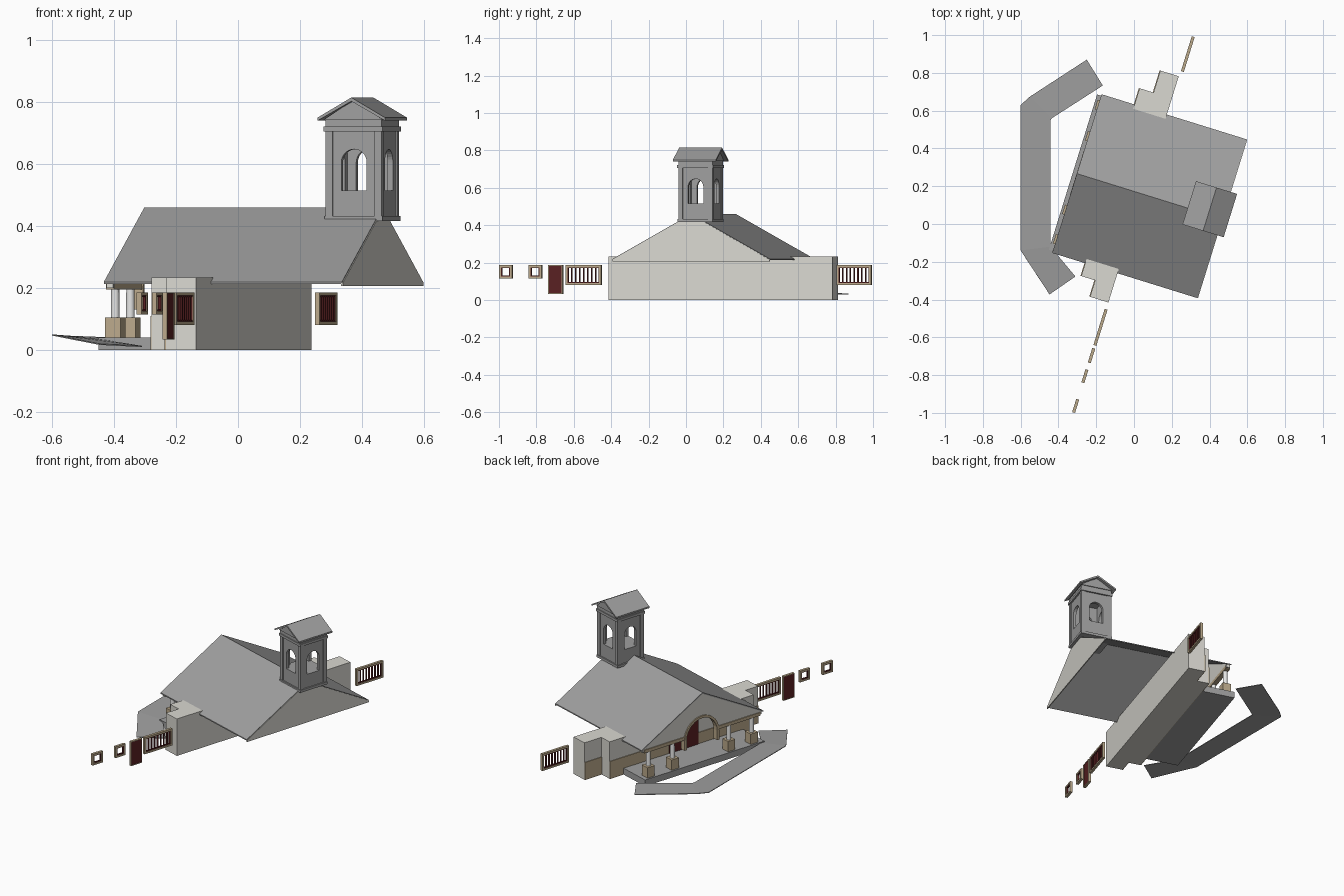
import bpy, bmesh, math
from mathutils import Vector, Matrix

if "Cube" in bpy.data.objects:
    bpy.data.objects.remove(bpy.data.objects["Cube"])

TURN = math.radians(-17.27)   # whole building is turned on its plot
MID = 0.165                   # centre line of the nave across the facade


def material(name, rgb):
    m = bpy.data.materials.new(name)
    m.use_nodes = True
    m.diffuse_color = (*rgb, 1)
    m.node_tree.nodes["Principled BSDF"].inputs["Base Color"].default_value = (*rgb, 1)
    return m


PLASTER = material("pale plaster", (0.70, 0.69, 0.64))
GREY = material("grey stone", (0.35, 0.35, 0.35))
TAN = material("tan stone", (0.50, 0.40, 0.26))
RED = material("dark red wood", (0.10, 0.015, 0.016))
WHITE = material("white paint", (0.87, 0.87, 0.86))


def finish(name, bm, mat, turn=TURN):
    bmesh.ops.recalc_face_normals(bm, faces=bm.faces)
    me = bpy.data.meshes.new(name)
    bm.to_mesh(me)
    bm.free()
    me.materials.append(mat)
    ob = bpy.data.objects.new(name, me)
    ob.rotation_euler.z = turn
    bpy.context.collection.objects.link(ob)
    return ob


def prism(name, pts, axis, lo, hi, mat, spin=None):
    """Extrude a 2D outline along one axis from lo to hi."""
    place = {"x": lambda a, b, t: (t, a, b),
             "y": lambda a, b, t: (a, t, b),
             "z": lambda a, b, t: (a, b, t)}[axis]
    bm = bmesh.new()
    face = bm.faces.new([bm.verts.new(place(a, b, lo)) for a, b in pts])
    ext = bmesh.ops.extrude_face_region(bm, geom=[face])
    moved = [g for g in ext["geom"] if isinstance(g, bmesh.types.BMVert)]
    bmesh.ops.translate(bm, verts=moved, vec=Vector(place(0, 0, hi - lo)))
    if spin:
        bm.transform(spin)
    return finish(name, bm, mat)


def box(name, x, y, z, mat):
    return prism(name, [(x[0], y[0]), (x[1], y[0]), (x[1], y[1]), (x[0], y[1])],
                 "z", z[0], z[1], mat)


def block(name, cx, cy, half, z, mat):
    return box(name, (cx - half, cx + half), (cy - half, cy + half), z, mat)


def arc(cx, cz, r, n=14):
    """Half circle from left to right over the top."""
    return [(cx - r * math.cos(math.pi * i / n), cz + r * math.sin(math.pi * i / n))
            for i in range(n + 1)]


def chevron(c, half, eave, ridge, t):
    return [(c - half, eave), (c, ridge), (c + half, eave),
            (c + half, eave - t), (c, ridge - t * 1.2), (c - half, eave - t)]


# Stepped cross wall with tan dado on its entrance side
BACK, STEP, FRONT = -0.006, -0.108, -0.185
prism("cross_wall", [(BACK, -0.437), (BACK, 0.817), (STEP, 0.817), (STEP, 0.695),
                     (FRONT, 0.695), (FRONT, -0.346), (STEP, -0.346), (STEP, -0.437)],
      "z", 0, 0.233, PLASTER)
for name, x, y in (("dado_left", STEP, (0.695, 0.817)), ("dado_right", STEP, (-0.437, -0.346)),
                   ("dado_centre", FRONT, (-0.346, 0.695))):
    box(name, (x - 0.004, x), y, (0, 0.11), TAN)
box("main_door", (FRONT - 0.008, FRONT), (0.06, 0.27), (0.04, 0.2), RED)

# Main roof, open underneath, with both gables
prism("main_roof", chevron(MID, 0.44, 0.22, 0.46, 0.007), "x", -0.368, 0.437, GREY)
prism("back_gable", [(MID - 0.44, 0.206), (MID + 0.44, 0.206), (MID + 0.44, 0.216),
                     (MID, 0.457), (MID - 0.44, 0.216)], "x", 0.434, 0.44, PLASTER)
prism("front_gable", [(MID - 0.43, 0.2)] + arc(MID + 0.005, 0.2, 0.112) +
      [(MID + 0.43, 0.2), (MID + 0.43, 0.218), (MID, 0.453), (MID - 0.43, 0.218)],
      "x", -0.362, -0.34, PLASTER)

# Entrance arch trim and the beams beside it
AC = MID + 0.005
prism("arch_trim", [(AC - 0.125, 0.13)] + arc(AC, 0.19, 0.125) + [(AC + 0.125, 0.13), (AC + 0.11, 0.13)]
      + arc(AC, 0.19, 0.11)[::-1] + [(AC - 0.11, 0.13)], "x", -0.369, -0.335, TAN)
for side, y in (("right", (MID - 0.42, AC - 0.125)), ("left", (AC + 0.125, MID + 0.42))):
    box("beam_" + side, (-0.367, -0.338), y, (0.195, 0.215), TAN)

# Porch floor, pedestals and columns
box("porch_floor", (-0.39, FRONT), (-0.265, 0.597), (0, 0.04), GREY)
for i, y in enumerate((-0.2, -0.036, 0.371, 0.545)):
    block(f"pedestal_{i}", -0.353, y, 0.026, (0.04, 0.105), TAN)
    bm = bmesh.new()
    bmesh.ops.create_cone(bm, cap_ends=True, segments=16, radius1=0.014, radius2=0.013, depth=0.097,
                          matrix=Matrix.Translation((-0.353, y, 0.152)))
    for f in bm.faces:
        f.smooth = len(f.verts) == 4
    finish(f"column_{i}", bm, WHITE)

# Bell tower: solid base, four arched walls, mouldings and a gabled cap
TX, TY = 0.36, 0.194
block("tower_base", TX, TY, 0.09, (0.416, 0.515), GREY)
block("tower_plinth", TX, TY, 0.098, (0.416, 0.432), GREY)
for i in range(4):
    spin = Matrix.Translation((TX, TY, 0)) @ Matrix.Rotation(i * math.pi / 2, 4, "Z")
    prism(f"tower_wall_{i}", [(-0.09, 0.515), (-0.043, 0.515)] + arc(0, 0.605, 0.043) +
          [(0.043, 0.515), (0.09, 0.515), (0.09, 0.745), (-0.09, 0.745)],
          "y", -0.09, -0.072, GREY, spin)
    sx, sy = (1, 1, -1, -1)[i], (1, -1, 1, -1)[i]
    block(f"tower_pier_{i}", TX + sx * 0.083, TY + sy * 0.083, 0.012, (0.432, 0.71), GREY)
block("tower_cornice", TX, TY, 0.1, (0.706, 0.722), GREY)
block("tower_neck", TX, TY, 0.095, (0.722, 0.748), GREY)
prism("tower_pediment", [(TX - 0.1, 0.743), (TX + 0.1, 0.743), (TX, 0.806)],
      "y", TY - 0.1, TY + 0.1, GREY)
prism("tower_roof", chevron(TX, 0.114, 0.75, 0.815, 0.01), "y", TY - 0.12, TY + 0.12, GREY)


# Freestanding frames set in line with the cross wall
def frame(name, x, y, z, w, mat):
    box(name + "_bottom", x, y, (z[0], z[0] + w), mat)
    box(name + "_top", x, y, (z[1] - w, z[1]), mat)
    for side, a in (("start", y[0]), ("end", y[1] - w)):
        box(f"{name}_{side}", x, (a, a + w), (z[0] + w, z[1] - w), mat)


def window(name, x, y, z, bars):
    frame(name + "_frame", (x - 0.008, x + 0.008), y, z, 0.011, TAN)
    y, z = (y[0] + 0.011, y[1] - 0.011), (z[0] + 0.011, z[1] - 0.011)
    frame(name + "_sash", (x - 0.005, x + 0.005), y, z, 0.005, RED)
    for i in range(bars):
        c = y[0] + (y[1] - y[0]) * (i + 1) / (bars + 1)
        box(f"{name}_bar_{i}", (x - 0.005, x + 0.005), (c - 0.003, c + 0.003), z, RED)


window("long_window_left", 0.005, (0.847, 1.04), (0.08, 0.186), 7)
window("long_window_right", -0.007, (-0.675, -0.475), (0.08, 0.186), 7)
window("small_window_inner", -0.009, (-0.883, -0.81), (0.115, 0.186), 0)
window("small_window_outer", -0.009, (-1.048, -0.975), (0.115, 0.186), 0)
frame("side_door_frame", (-0.016, 0), (-0.772, -0.692), (0.033, 0.186), 0.004, TAN)
box("side_door", (-0.014, -0.002), (-0.768, -0.696), (0.037, 0.182), RED)

# Bent approach path, a thin sloping ribbon in plot coordinates
outer = [(-0.25, 0.87, 0.034), (-0.55, 0.675, 0.046), (-0.6, 0.63, 0.05),
         (-0.6, -0.14, 0.05), (-0.447, -0.373, 0.02)]
inner = [(-0.165, 0.733, 0.032), (-0.435, 0.56, 0.038), (-0.442, 0.55, 0.038),
         (-0.442, -0.12, 0.034), (-0.31, -0.278, 0.013)]
bm = bmesh.new()
rows = [[bm.verts.new(p) for p in line] for line in (outer, inner)]
for i in range(len(outer) - 1):
    bm.faces.new((rows[0][i], rows[0][i + 1], rows[1][i + 1], rows[1][i]))
path = finish("approach_path", bm, GREY, 0)
path.modifiers.new("thickness", "SOLIDIFY").thickness = 0.004
